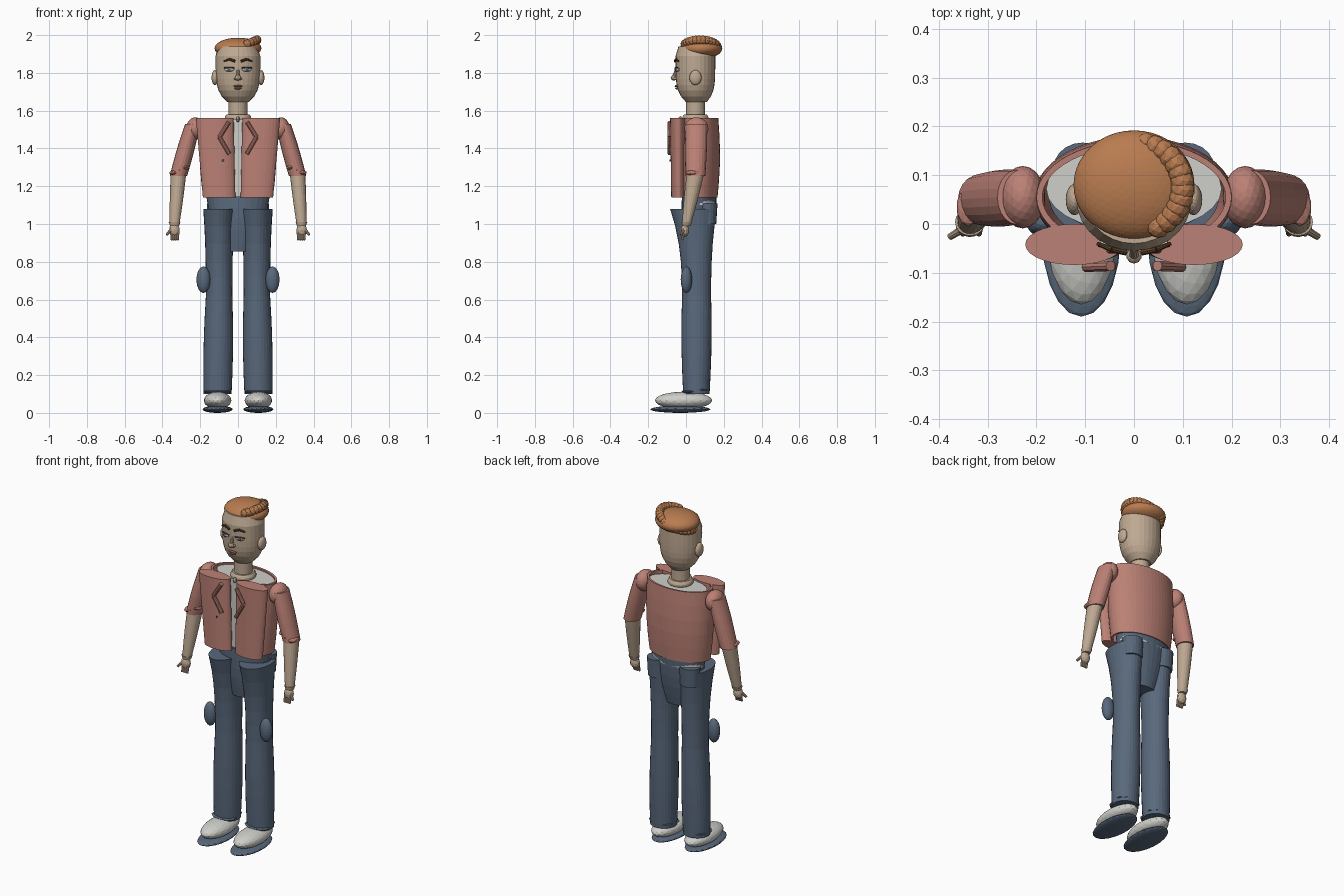
import bpy, bmesh
from math import sin, cos, pi, radians
from mathutils import Vector

default_cube = bpy.data.objects.get("Cube")
if default_cube:
    bpy.data.objects.remove(default_cube, do_unlink=True)


def material(name, *rgb):
    mat = bpy.data.materials.new(name)
    mat.use_nodes = True
    colour = (*rgb, 1)
    mat.diffuse_color = colour
    mat.node_tree.nodes["Principled BSDF"].inputs["Base Color"].default_value = colour
    return mat


skin = material("skin", .52, .4, .29)
ginger = material("ginger_hair", .48, .2, .08)
red_cloth = material("dusty_red_cloth", .5, .22, .18)
denim = material("denim_blue", .1, .14, .2)
white = material("off_white", .62, .62, .59)
brown = material("dark_brown", .11, .05, .02)
lip_red = material("lip_red", .32, .14, .11)
grey_blue = material("grey_blue", .09, .12, .15)


def add_object(name, bm, mat):
    bmesh.ops.recalc_face_normals(bm, faces=bm.faces)
    mesh = bpy.data.meshes.new(name)
    bm.to_mesh(mesh)
    bm.free()
    mesh.materials.append(mat)
    part = bpy.data.objects.new(name, mesh)
    bpy.context.collection.objects.link(part)
    return part


def ellipsoid(name, mat, centre, radii, detail=2, turn=0):
    bm = bmesh.new()
    bmesh.ops.create_icosphere(bm, subdivisions=detail, radius=1)
    part = add_object(name, bm, mat)
    part.location, part.scale = centre, radii
    part.rotation_euler.z = turn
    return part


def column(name, mat, start, end, size, end_size=None, curve=1, bulge=0,
           steps=5, sides=28, arc=None):
    """Stack level ellipses from start to end; an arc leaves the wall open."""
    bm = bmesh.new()
    start, end, size = Vector(start), Vector(end), Vector(size)
    end_size = Vector(end_size) if end_size else size
    first, last = arc or (0, 2 * pi)
    count = sides + 1 if arc else sides
    rows = []
    for step in range(steps + 1):
        t = step / steps
        centre = start.lerp(end, t ** curve)
        radius = size.lerp(end_size, t ** curve)
        swell = bulge * sin(pi * t)
        height = start.z + (end.z - start.z) * t
        row = []
        for i in range(count):
            angle = first + (last - first) * i / sides
            row.append(bm.verts.new((centre.x + (radius.x + swell) * cos(angle),
                                     centre.y + (radius.y + swell) * sin(angle), height)))
        rows.append(row)
    for lower, upper in zip(rows, rows[1:]):
        for i in range(sides):
            j = (i + 1) % count
            bm.faces.new((lower[i], lower[j], upper[j], upper[i]))
    if not arc:
        bm.faces.new(rows[0])
        bm.faces.new(rows[-1])
    return add_object(name, bm, mat)


def rod(name, mat, start, end, radius, end_radius=None, sides=10):
    start, end = Vector(start), Vector(end)
    axis = end - start
    bm = bmesh.new()
    bmesh.ops.create_cone(bm, cap_ends=True, segments=sides, radius1=radius,
                          radius2=end_radius or radius, depth=axis.length)
    part = add_object(name, bm, mat)
    part.location = (start + end) / 2
    part.rotation_euler = axis.to_track_quat("Z", "Y").to_euler()
    return part


# Head, forehead and neck
column("head", skin, (0, .05, 1.89), (0, .055, 1.645), (.118, .105), (.055, .055),
       curve=5, steps=8)
column("forehead", skin, (0, .05, 1.89), (0, .05, 1.94), (.118, .105), (.1, .09))
column("neck", skin, (0, .05, 1.54), (0, .05, 1.67), (.05, .05))
column("neck_collar", skin, (0, .05, 1.54), (0, .05, 1.58), (.06, .06), bulge=.01)

# Hair cap with a tilted wreath of curls
ellipsoid("hair_cap", ginger, (0, .08, 1.93), (.124, .112, .056), detail=4)
curl_count = 26
for i in range(curl_count):
    angle = radians(-60 + 295 * i / curl_count)
    x = .1 * cos(angle)
    curl_size = .022 + .003 * cos(angle)
    ellipsoid("hair_curl", ginger, (x, .075 + .093 * sin(angle), 1.934 + .4 * x),
              [curl_size] * 3)

# Nose and mouth
rod("nose_bridge", skin, (0, -.05, 1.82), (0, -.065, 1.775), .007, .011)
ellipsoid("nose_tip", skin, (0, -.065, 1.774), (.016, .016, .015))
ellipsoid("upper_lip", lip_red, (0, -.05, 1.73), (.026, .01, .006))
ellipsoid("lower_lip", lip_red, (0, -.048, 1.718), (.02, .01, .006))

# Shirt and pendant
column("shirt", white, (0, .075, 1.1), (0, .072, 1.55), (.16, .085), (.18, .088))
ellipsoid("pendant", skin, (0, -.03, 1.555), (.01, .01, .016))

# Jacket back, an open wall with thickness
jacket_back = column("jacket_back", red_cloth, (0, .055, 1.14), (0, .055, 1.56),
                     (.185, .112), (.2, .116), bulge=.011, sides=36,
                     arc=(radians(-35), radians(215)))
thickness = jacket_back.modifiers.new("thickness", "SOLIDIFY")
thickness.thickness = .012
thickness.offset = -1
ellipsoid("jacket_button", grey_blue, (-.08, -.084, 1.337), (.006, .004, .006))

# Hips
column("hips", denim, (0, .06, .855), (0, .07, 1.145), (.085, .06), (.168, .092), bulge=.01)

for side in (-1, 1):
    # Ears, eyes and brows
    ellipsoid("ear", skin, (side * .122, .05, 1.775), (.018, .032, .04), detail=3)
    ellipsoid("nostril", skin, (side * .013, -.056, 1.77), (.008, .009, .008))
    eye_x = side * .046
    ellipsoid("eye", white, (eye_x, -.046, 1.818), (.027, .012, .012), turn=side * .35)
    ellipsoid("iris", grey_blue, (eye_x, -.055, 1.818), (.011, .006, .011))
    rod("eyelid", brown, (side * .02, -.058, 1.826), (side * .073, -.043, 1.826), .004)
    brow_peak = (eye_x, -.052, 1.872)
    rod("inner_brow", brown, (side * .016, -.058, 1.862), brow_peak, .007)
    rod("outer_brow", brown, brow_peak, (side * .075, -.04, 1.862), .006, .004)

    # Jacket front and its bent lapel
    column("jacket_front", red_cloth, (side * .1, -.04, 1.14), (side * .123, -.042, 1.56),
           (.086, .038), (.1, .042))
    lapel_bend = (side * .098, -.088, 1.46)
    rod("upper_lapel", red_cloth, (side * .048, -.086, 1.54), lapel_bend, .011)
    rod("lower_lapel", red_cloth, lapel_bend, (side * .046, -.086, 1.37), .011)

    # Arm with a rolled sleeve
    ellipsoid("shoulder", red_cloth, (side * .228, .055, 1.505), (.046, .064, .06), detail=3)
    column("sleeve", red_cloth, (side * .315, .05, 1.255), (side * .24, .055, 1.53),
           (.046, .052), (.04, .056), bulge=.004, sides=20)
    for fold in (-1, 0, 1):
        ellipsoid("sleeve_fold", red_cloth,
                  (side * (.31 + .03 * fold), .035, 1.285 - .014 * fold), (.024, .04, .014))
    column("forearm", skin, (side * .336, .003, 1), (side * .315, .05, 1.27),
           (.026, .024), (.041, .046), bulge=.002, sides=20)
    column("wrist", skin, (side * .336, .002, .99), (side * .336, .004, 1.01),
           (.024, .022), (.031, .028), sides=16)

    # Hand
    ellipsoid("palm", skin, (side * .337, -.005, .967), (.029, .022, .036))
    for finger in range(4):
        finger_x = side * (.318 + .011 * finger)
        rod("finger", skin, (finger_x, -.01, .96), (finger_x, -.02, .915), .008, .006)
    rod("thumb", skin, (side * .35, -.01, .975), (side * .377, -.026, .943), .009, .007)

    # Trouser leg, pouch, back pocket and hem
    knee, knee_size = (side * .1, .056, .62), (.07, .077)
    column("lower_leg", denim, (side * .108, .055, .1), knee, (.074, .07), knee_size, bulge=.006)
    column("thigh", denim, knee, (side * .1, .04, 1.08), knee_size, (.084, .124), curve=2.5)
    ellipsoid("side_pouch", denim, (side * .183, .002, .705), (.037, .03, .07), detail=3)
    column("back_pocket", denim, (side * .105, .115, 1), (side * .105, .115, 1.108),
           (.055, .045), (.06, .052), sides=20)
    for fold in (-1, 1):
        ellipsoid("hem_fold", denim, (side * .108, .05 + .025 * fold, .117 + .005 * fold),
                  (.076, .05, .012))

    # Shoe
    ellipsoid("shoe", white, (side * .108, -.013, .066), (.073, .152, .046), detail=3)
    ellipsoid("shoe_sole", denim, (side * .108, -.03, .019), (.08, .16, .019), detail=3)
